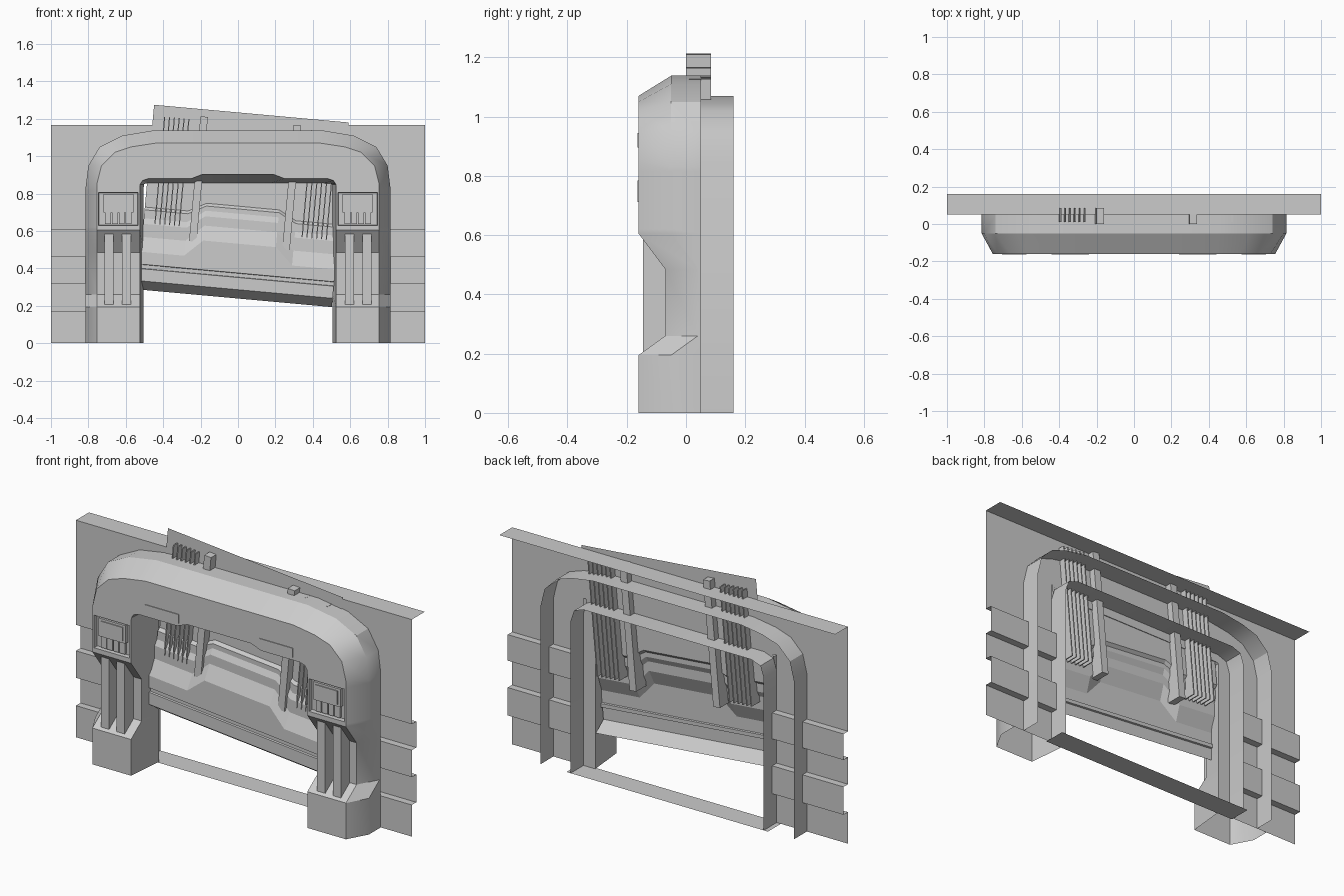
import bpy, bmesh, math
from mathutils import Vector

cube = bpy.data.objects.get("Cube")
if cube:
    bpy.data.objects.remove(cube, do_unlink=True)

grey = bpy.data.materials.new("plain_grey")
grey.use_nodes = True
COLOUR = (0.6, 0.6, 0.6, 1)
grey.diffuse_color = COLOUR
grey.node_tree.nodes["Principled BSDF"].inputs["Base Color"].default_value = COLOUR

WALL_Y, BACK_Y, FRONT_Y = 0.05, 0.16, -0.16
TILT = math.radians(5.2)


def finish(name, bm, smooth=False):
    mesh = bpy.data.meshes.new(name)
    bm.to_mesh(mesh)
    bm.free()
    mesh.materials.append(grey)
    obj = bpy.data.objects.new(name, mesh)
    bpy.context.collection.objects.link(obj)
    if smooth:
        bpy.ops.object.select_all(action='DESELECT')
        obj.select_set(True)
        bpy.context.view_layer.objects.active = obj
        bpy.ops.object.shade_smooth_by_angle(angle=math.radians(30))
    return obj


def loft(bm, rows):
    """Join rows of points with quads and return the faces row by row."""
    verts = [[bm.verts.new(p) for p in row] for row in rows]
    return [[bm.faces.new((a[i], a[i + 1], b[i + 1], b[i])) for i in range(len(a) - 1)]
            for a, b in zip(verts, verts[1:])]


def box(bm, x0, x1, y0, y1, z0, z1):
    made = bmesh.ops.create_cube(bm, size=1)["verts"]
    for v in made:
        v.co = Vector(((x0 + x1) / 2 + v.co.x * (x1 - x0),
                       (y0 + y1) / 2 + v.co.y * (y1 - y0),
                       (z0 + z1) / 2 + v.co.z * (z1 - z0)))


def both_sides(path):
    """Continue a right-hand path of (x, z) points across to the left."""
    return path + [(-x, z) for x, z in reversed(path)]


# Arch: a bevelled section carried up the leg and over the top
outer = [(.815, .83), (.80, .95), (.74, 1.05), (.62, 1.11), (.45, 1.138), (.2, 1.138)]
bevel = [(.755, .85), (.73, .95), (.66, 1.02), (.57, 1.05), (.44, 1.07), (.2, 1.07)]
inner = [(.525, .82), (.523, .85), (.51, .87), (.48, .88), (.25, .88), (.19, .903)]
leg = [(0, 0), (.195, 0), (.26, .09), (.485, .09), (.605, 0), (.62, 0), (.815, 0)]
stations = [((.815, z), (.755, z), (.525, z), shift) for z, shift in leg]
stations += [(o, b, i, 0) for o, b, i in zip(outer, bevel, inner)]


def arch_row(o, b, i, shift, side):
    back = (max(i[0] - .02, 0), min(i[1], .855))
    jamb = (.575, i[1]) if i[1] < .83 else (i[0] + .03, .9)
    pts = [(o, WALL_Y), (o, -.05 + shift), (b, FRONT_Y + shift), (i, FRONT_Y + shift),
           (back, WALL_Y), (jamb, WALL_Y)]
    return [(side * p[0], y, p[1]) for p, y in pts]


bm = bmesh.new()
rows = [arch_row(*s, 1) for s in stations]
rows += [arch_row(*s, -1) for s in reversed(stations)]
strips = loft(bm, rows)
bmesh.ops.recalc_face_normals(bm, faces=bm.faces)
if strips[0][2].normal.y > 0:
    bmesh.ops.reverse_faces(bm, faces=bm.faces)
# Sunken surround for each control box
n = len(strips)
for strip in (strips[5], strips[n - 6]):
    bmesh.ops.inset_region(bm, faces=[strip[2]], thickness=.014)
    bmesh.ops.inset_region(bm, faces=[strip[2]], thickness=.002, depth=-.025)
finish("arch_frame", bm, smooth=True)

# Leg fittings
for side, label in ((1, "left"), (-1, "right")):
    bm = bmesh.new()
    for x in (.597, .69):
        box(bm, side * x - .024, side * x + .024, -.145, -.065, .205, .585)
    finish(label + "_leg_bars", bm)

    bm = bmesh.new()
    c = side * .64
    box(bm, c - .08, c + .08, -.158, -.13, .70, .797)
    box(bm, c - .065, c + .065, -.163, -.155, .712, .785)
    for k in range(4):
        x = c + (k - 1.5) * .037
        box(bm, x - .016, x + .016, -.15, -.13, .637, .70)
    finish(label + "_control_box", bm)

    bm = bmesh.new()
    box(bm, side * .34 - .1, side * .34 + .1, -.164, -.158, .895, .945)
    finish(label + "_header_plate", bm)

# Wall with two recessed bands at each side
IN_Y = .088
band = [(BACK_Y, 1.168), (WALL_Y, 1.168), (WALL_Y, .605), (IN_Y, .605), (IN_Y, .465),
        (WALL_Y, .465), (WALL_Y, .32), (IN_Y, .32), (IN_Y, .17), (WALL_Y, .17), (WALL_Y, 0)]
bm = bmesh.new()
for a, b in ((-1, -.575), (.575, 1)):
    loft(bm, [[(x, y, z) for y, z in band] for x in (a, b)])
loft(bm, [[(x, y, z) for y, z in band[:2] + [(WALL_Y, .9)]] for x in (-.575, .575)])
bmesh.ops.recalc_face_normals(bm, faces=bm.faces)
finish("wall", bm)

# Ribs behind the wall and the threshold
bm = bmesh.new()
rib_outer = [(.755, 0)] + bevel
rib_inner = [(.575, 0), (.575, .82), (.555, .88), (.5, .9)]
for path in (rib_outer, rib_inner):
    loft(bm, [[(x, WALL_Y, z), (x, BACK_Y, z)] for x, z in both_sides(path)])
finish("rear_ribs", bm, smooth=True)

bm = bmesh.new()
loft(bm, [[(x, y, 0) for x in (-.6, .6)] for y in (.04, BACK_Y)])
finish("threshold", bm)

# Tilted shutter: rows of height, centre rise and depth
MID, HALF = -.04, .522
steps = [(.238, 0, .05), (.285, 0, -.02), (.35, 0, -.02), (.352, 0, -.01), (.372, 0, -.01),
         (.374, 0, -.02), (.44, .09, -.02), (.52, .09, .015), (.59, .07, .015),
         (.62, .07, .03), (.665, .05, .03), (.68, .05, .045), (1.229, 0, .045)]
across = [(-HALF, 0), (-.29, 0), (-.195, 1), (.195, 1), (.29, 0), (HALF, 0)]
bm = bmesh.new()
loft(bm, [[(MID + x, y, z + rise * r) for x, r in across] for z, rise, y in steps])
bmesh.ops.recalc_face_normals(bm, faces=bm.faces)
finish("shutter", bm).rotation_euler.y = TILT

# Upright fins and guide rails fixed to the shutter
bm = bmesh.new()
for side in (-1, 1):
    for k in range(6):
        x = MID + side * (.33 + k * .026)
        box(bm, x - .003, x + .003, .01, .085, .56, 1.17)
finish("shutter_fins", bm).rotation_euler.y = TILT

bm = bmesh.new()
for side in (-1, 1):
    x = MID + side * .25
    box(bm, x - .02, x + .02, 0, .085, .52, 1.19)
finish("shutter_rails", bm).rotation_euler.y = TILT
